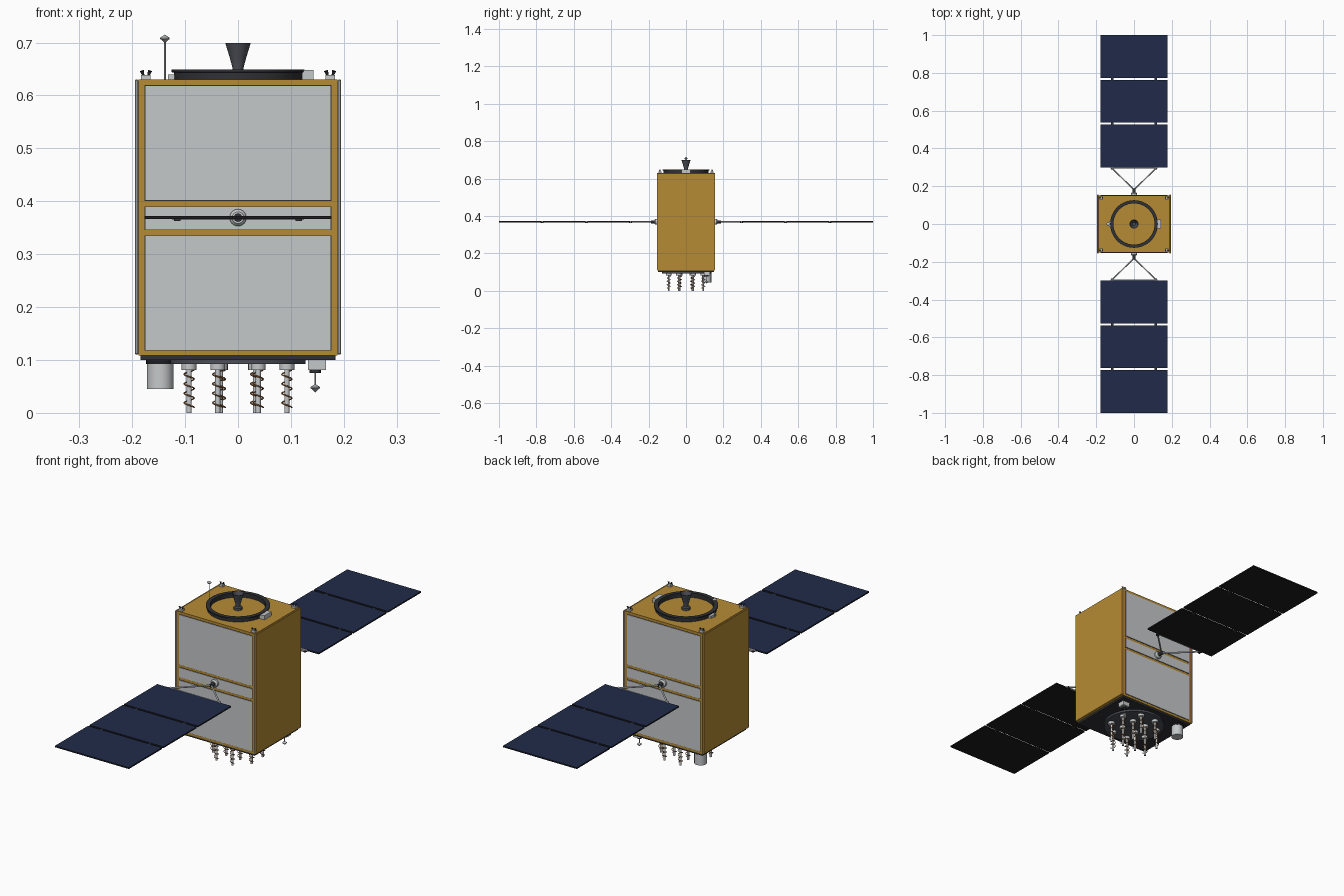
import bpy, bmesh, math
from mathutils import Vector, Matrix

if "Cube" in bpy.data.objects:
    bpy.data.objects.remove(bpy.data.objects["Cube"], do_unlink=True)


def material(name, rgb):
    m = bpy.data.materials.new(name)
    m.use_nodes = True
    m.diffuse_color = (*rgb, 1)
    m.node_tree.nodes["Principled BSDF"].inputs["Base Color"].default_value = (*rgb, 1)
    return m


GOLD = material("gold foil", (0.47, 0.26, 0.035))
GREY = material("light grey", (0.56, 0.58, 0.59))
BLACK = material("black", (0.012, 0.012, 0.014))
DARK = material("charcoal", (0.03, 0.031, 0.036))
STEEL = material("steel grey", (0.075, 0.08, 0.095))
NAVY = material("solar navy", (0.015, 0.024, 0.068))
COPPER = material("copper", (0.45, 0.17, 0.05))


def finish(name, bm, mats, smooth=False):
    mesh = bpy.data.meshes.new(name)
    bm.to_mesh(mesh)
    bm.free()
    for m in mats:
        mesh.materials.append(m)
    ob = bpy.data.objects.new(name, mesh)
    bpy.context.collection.objects.link(ob)
    if smooth:
        bpy.ops.object.select_all(action="DESELECT")
        ob.select_set(True)
        bpy.context.view_layer.objects.active = ob
        bpy.ops.object.shade_smooth_by_angle(angle=math.radians(35))
    return ob


def box(name, lo, hi, mats, rule=None):
    """Box between two corners; rule(normal) picks the material of each face."""
    lo, hi = Vector(lo), Vector(hi)
    bm = bmesh.new()
    bmesh.ops.create_cube(bm, size=1, matrix=Matrix.Translation((lo + hi) / 2)
                          @ Matrix.Diagonal((*(hi - lo), 1)))
    bm.normal_update()
    if rule:
        for f in bm.faces:
            f.material_index = rule(f.normal)
    return finish(name, bm, mats)


def lathe(name, profile, loc, mat, axis=(0, 0, 1), closed=False, sides=32):
    """Spin a (radius, height) profile about the given axis."""
    bm = bmesh.new()
    vs = [bm.verts.new((r, 0, z)) for r, z in profile]
    edges = [bm.edges.new(p) for p in zip(vs, vs[1:])]
    if closed:
        edges.append(bm.edges.new((vs[-1], vs[0])))
    bmesh.ops.spin(bm, geom=vs + edges, cent=(0, 0, 0), axis=(0, 0, 1),
                   angle=math.tau, steps=sides, use_merge=False)
    bmesh.ops.remove_doubles(bm, verts=bm.verts, dist=1e-5)
    bmesh.ops.recalc_face_normals(bm, faces=bm.faces)
    turn = Vector((0, 0, 1)).rotation_difference(Vector(axis)).to_matrix().to_4x4()
    bm.transform(Matrix.Translation(loc) @ turn)
    return finish(name, bm, [mat], True)


def rod(name, a, b, radius, mat, sides=12):
    d = Vector(b) - Vector(a)
    return lathe(name, [(0, 0), (radius, 0), (radius, d.length), (0, d.length)],
                 a, mat, d.normalized(), sides=sides)


# Main body with front and back cover plates
box("body_core", (-0.188, -0.152, 0.108), (0.188, 0.152, 0.63), [GOLD])
box("bottom_plate", (-0.184, -0.149, 0.1), (0.184, 0.149, 0.108), [DARK])
for s, side in ((-1, "right"), (1, "left")):
    x0, x1 = sorted((s * 0.188, s * 0.195))
    panel = box(side + "_side_panel", (x0, -0.156, 0.11), (x1, 0.156, 0.63),
                [GOLD, GREY], lambda n: int(abs(n.y) > 0.5))
    bevel = panel.modifiers.new("edge", "BEVEL")
    bevel.width, bevel.segments = 0.002, 1
for s, side in ((-1, "front"), (1, "back")):
    for part, z0, z1 in (("lower", 0.119, 0.334), ("middle", 0.347, 0.389), ("upper", 0.402, 0.618)):
        for kind, grow, depth, mat in (("gap", 0.0015, 0.1525, DARK), ("cover", 0, 0.1545, GREY)):
            y0, y1 = sorted((s * 0.15, s * depth))
            box(f"{side}_{part}_{kind}", (-0.175 - grow, y0, z0 - grow),
                (0.175 + grow, y1, z1 + grow), [mat])

# Docking ring, tabs and engine nozzle on the roof
lathe("launch_ring", [(0.109, 0.63), (0.121, 0.63), (0.121, 0.643), (0.126, 0.644),
                      (0.126, 0.649), (0.109, 0.649)], (0, 0, 0), DARK, closed=True, sides=64)
box("ring_box", (0.121, -0.024, 0.63), (0.143, 0.024, 0.648), [GREY])
box("ring_tab", (-0.132, -0.016, 0.63), (-0.12, 0.016, 0.64), [GREY])
lathe("main_nozzle", [(0, 0.63), (0.017, 0.63), (0.017, 0.64), (0.01, 0.643), (0.01, 0.651),
                      (0.016, 0.673), (0.024, 0.699), (0.022, 0.699), (0.008, 0.655),
                      (0, 0.655)], (0, 0, 0), STEEL)

# Corner thrusters
for sx in (-1, 1):
    for sy in (-1, 1):
        x, y = sx * 0.174, sy * 0.138
        box("thruster_block", (x - 0.009, y - 0.008, 0.63), (x + 0.009, y + 0.008, 0.639), [GREY])
        for dx, dy in ((-0.005, 0), (0.005, 0)):
            lathe("thruster_nozzle", [(0, 0), (0.002, 0), (0.004, 0.009), (0, 0.007)],
                  (x + dx, y + dy, 0.638), DARK, (dx * 60, sy * 0.3, 1), sides=12)


def whip_antenna(name, x, y, z, tip):
    """Thin mast with a double-cone head at height tip."""
    rod(name + "_mast", (x, y, z), (x, y, tip), 0.0015, GREY, 8)
    lathe(name + "_head", [(0, -0.008), (0.009, 0), (0.009, 0.002), (0, 0.008)],
          (x, y, tip), GREY, sides=16)


whip_antenna("roof_antenna", -0.138, 0, 0.63, 0.707)
box("lower_antenna_box", (0.132, 0.095, 0.081), (0.166, 0.127, 0.101), [GREY])
rod("lower_antenna_foot", (0.146, 0.11, 0.075), (0.146, 0.11, 0.082), 0.011, DARK)
whip_antenna("lower_antenna", 0.146, 0.11, 0.082, 0.047)

# Sensor canister and round antenna deck underneath
rod("canister", (-0.147, 0.11, 0.045), (-0.147, 0.11, 0.093), 0.025, GREY, 32)
rod("canister_collar", (-0.147, 0.11, 0.092), (-0.147, 0.11, 0.101), 0.0265, BLACK, 32)
rod("antenna_deck", (0, 0, 0.092), (0, 0, 0.101), 0.128, STEEL, 64)

# Helical antennas: outer circle of eight, inner square of four
coil = bpy.data.curves.new("helix_coil", "CURVE")
coil.dimensions, coil.bevel_depth, coil.bevel_resolution = "3D", 0.0014, 1
coil.materials.append(COPPER)
turns, per_turn = 4, 14
line = coil.splines.new("POLY")
line.points.add(turns * per_turn)
for i, p in enumerate(line.points):
    a = math.tau * i / per_turn
    p.co = (0.0095 * math.cos(a), 0.0095 * math.sin(a), 0.082 - 0.072 * i / (turns * per_turn), 1)
spots = [(0.1, math.radians(22.5 + 45 * i)) for i in range(8)]
spots += [(0.047, math.radians(45 + 90 * i)) for i in range(4)]
for r, a in spots:
    x, y = r * math.cos(a), r * math.sin(a)
    rod("helix_rod", (x, y, 0), (x, y, 0.085), 0.0048, GREY)
    rod("helix_base", (x, y, 0.081), (x, y, 0.093), 0.014, GREY, 16)
    ob = bpy.data.objects.new("helix_coil", coil)
    ob.location = (x, y, 0)
    bpy.context.collection.objects.link(ob)

# Solar wings with drive, yoke and three hinged panels each
Z = 0.369
for s, side in ((-1, "front"), (1, "back")):
    out = (0, s, 0)
    lathe(side + "_drive", [(0, 0), (0.016, 0), (0.016, 0.01), (0.011, 0.016), (0, 0.016)],
          (0, s * 0.152, Z), GREY, out)
    rod(side + "_drive_shaft", (0, s * 0.165, Z), (0, s * 0.188, Z), 0.008, DARK, 16)
    for x in (-0.12, 0.12):
        rod(side + "_yoke_arm", (0, s * 0.182, Z), (x, s * 0.298, Z), 0.0035, GREY)
    rod(side + "_yoke_bar", (-0.125, s * 0.297, Z), (0.125, s * 0.297, Z), 0.0035, GREY)
    for i in range(3):
        start = 0.3 + i * 0.2365
        y0, y1 = sorted((s * start, s * (start + 0.227)))
        box(f"{side}_solar_panel_{i + 1}", (-0.177, y0, Z - 0.003), (0.177, y1, Z + 0.003),
            [BLACK, NAVY], lambda n: int(n.z > 0.5))
        y0, y1 = sorted((s * (start - 0.012), s * (start + 0.004)))
        for x in (-0.115, 0.115):
            box(side + "_hinge", (x - 0.006, y0, Z - 0.006), (x + 0.006, y1, Z + 0.002), [DARK])
